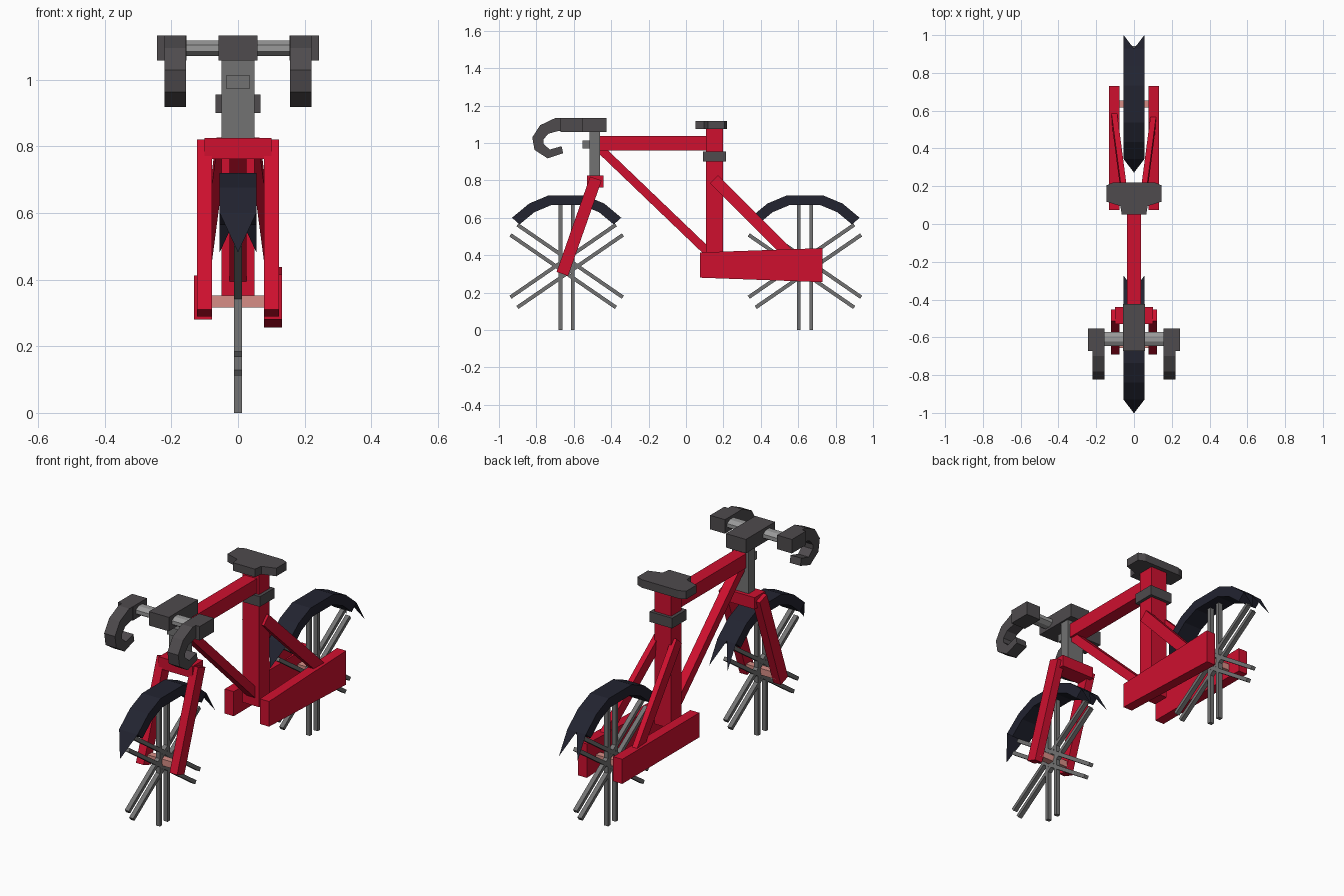
import bpy, bmesh, math
from mathutils import Vector, Matrix

if "Cube" in bpy.data.objects:
    bpy.data.objects.remove(bpy.data.objects["Cube"])


def material(name, rgb):
    m = bpy.data.materials.new(name)
    m.use_nodes = True
    m.diffuse_color = (*rgb, 1)
    m.node_tree.nodes["Principled BSDF"].inputs["Base Color"].default_value = (*rgb, 1)
    return m


RED = material("frame_red", (0.62, 0.005, 0.028))
DARK = material("dark_grey", (0.077, 0.07, 0.075))
GREY = material("steel_grey", (0.17, 0.17, 0.17))
LIGHT = material("light_grey", (0.32, 0.32, 0.32))
TYRE = material("tyre_navy", (0.016, 0.017, 0.03))
PINK = material("axle_pink", (0.68, 0.27, 0.24))


def finish(name, bm, mat):
    bmesh.ops.recalc_face_normals(bm, faces=bm.faces)
    me = bpy.data.meshes.new(name)
    bm.to_mesh(me)
    bm.free()
    me.materials.append(mat)
    ob = bpy.data.objects.new(name, me)
    bpy.context.collection.objects.link(ob)
    return ob


def box(name, mat, x0, x1, y0, y1, z0, z1):
    bm = bmesh.new()
    size = Matrix.Diagonal((x1 - x0, y1 - y0, z1 - z0, 1))
    mid = Matrix.Translation(((x0 + x1) / 2, (y0 + y1) / 2, (z0 + z1) / 2))
    bmesh.ops.create_cube(bm, size=1, matrix=mid @ size)
    return finish(name, bm, mat)


def extrude(name, mat, points, offset):
    """Closed outline pushed along an offset."""
    bm = bmesh.new()
    face = bm.faces.new([bm.verts.new(p) for p in points])
    new = bmesh.ops.extrude_face_region(bm, geom=[face])["geom"]
    verts = [v for v in new if isinstance(v, bmesh.types.BMVert)]
    bmesh.ops.translate(bm, verts=verts, vec=offset)
    return finish(name, bm, mat)


def beam(name, mat, p, q, width, depth):
    """Box bar from p to q, width along x."""
    p, q = Vector(p), Vector(q)
    z = (q - p).normalized()
    y = z.cross(Vector((1, 0, 0))).normalized()
    x = y.cross(z)
    rot = Matrix((x, y, z)).transposed().to_4x4()
    bm = bmesh.new()
    size = Matrix.Diagonal((width, depth, (q - p).length, 1))
    bmesh.ops.create_cube(bm, size=1, matrix=Matrix.Translation((p + q) / 2) @ rot @ size)
    return finish(name, bm, mat)


# Wheels: paired spokes, upper tyre arc with pointed flaps, axle
HUB_Z, HALF, OUTER, INNER = 0.342, 0.055, 0.39, 0.336


def tyre(name, cy):
    bm = bmesh.new()

    def at(x, r, deg):
        a = math.radians(deg)
        return bm.verts.new((x, cy + r * math.sin(a), HUB_Z + r * math.cos(a)))

    rings = []
    for deg in (-48.5, -31, -14.5, 14.5, 31, 48.5):
        rings.append([at(-HALF, OUTER, deg), at(HALF, OUTER, deg),
                      at(HALF, INNER, deg), at(-HALF, INNER, deg)])
    for a, b in zip(rings, rings[1:]):
        for i in range(4):
            j = (i + 1) % 4
            bm.faces.new((a[i], a[j], b[j], b[i]))
    bm.faces.new(rings[0])
    bm.faces.new(rings[-1])
    # front flap has one point, rear flap is a swallowtail
    first, last = rings[0], rings[-1]
    bm.faces.new((first[0], first[1], at(0, OUTER, -69)))
    notch = at(0, OUTER, 48.5)
    bm.faces.new((last[0], notch, at(-HALF, OUTER, 69)))
    bm.faces.new((notch, last[1], at(HALF, OUTER, 69)))
    finish(name, bm, TYRE)


for side, cy in (("front", -0.638), ("rear", 0.636)):
    tyre(side + "_tyre", cy)
    for n, deg in enumerate((0, 55.5, -55.5)):
        a = math.radians(deg)
        along = Vector((0, math.sin(a), math.cos(a))) * HUB_Z
        across = Vector((0, math.cos(a), -math.sin(a))) * 0.033
        for m, s in enumerate((-1, 1)):
            mid = Vector((0, cy, HUB_Z)) + across * s
            beam(f"{side}_spoke_{n}_{m}", GREY, mid - along, mid + along, 0.024, 0.02)
    box(side + "_axle", PINK, -0.1, 0.1, cy - 0.018, cy + 0.018, 0.317, 0.352)

# Fork and stem
for label, s in (("left", 1), ("right", -1)):
    beam(label + "_fork_leg", RED, (s * 0.1, -0.661, 0.3), (s * 0.1, -0.482, 0.81), 0.045, 0.065)
box("fork_crown", RED, -0.1, 0.1, -0.53, -0.44, 0.762, 0.825)
box("stem", GREY, -0.05, 0.05, -0.515, -0.46, 0.8, 1.07)
box("stem_bracket", GREY, -0.035, 0.035, -0.553, -0.51, 0.972, 1.014)

# Frame tubes
box("top_tube", RED, -0.036, 0.036, -0.463, 0.12, 0.96, 1.037)
box("seat_tube", RED, -0.05, 0.05, 0.108, 0.197, 0.35, 1.078)
beam("down_tube", RED, (0, -0.455, 0.965), (0, 0.14, 0.395), 0.05, 0.046)
box("right_chainstay", RED, -0.132, -0.078, 0.075, 0.73, 0.28, 0.412)
extrude("left_chainstay", RED,
        [(0.078, 0.075, 0.28), (0.078, 0.73, 0.256), (0.078, 0.73, 0.438), (0.078, 0.075, 0.415)],
        (0.054, 0, 0))
for label, s in (("left", 1), ("right", -1)):
    beam(label + "_seat_stay", RED, (s * 0.05, 0.15, 0.805), (s * 0.105, 0.57, 0.385), 0.03, 0.06)

# Seat and clamp
box("seat_clamp", DARK, -0.067, 0.067, 0.09, 0.213, 0.9, 0.955)
half = [(0.065, 0.05), (0.072, 0.095), (0.145, 0.118), (0.145, 0.205), (0.11, 0.22)]
outline = half + [(-x, y) for x, y in reversed(half)]
extrude("seat", DARK, [(x, y, 1.075) for x, y in outline], (0, 0, 0.043))

# Handlebar: centre block, octagonal bar, end blocks and curved drops
box("handlebar_block", DARK, -0.059, 0.059, -0.672, -0.424, 1.058, 1.133)
bm = bmesh.new()
bmesh.ops.create_cone(bm, segments=8, radius1=0.5, radius2=0.5, depth=0.34, cap_ends=True,
                      matrix=Matrix.Translation((0, -0.608, 1.095))
                      @ Matrix.Diagonal((1, 0.08, 0.051, 1))
                      @ Matrix.Rotation(math.pi / 2, 4, 'Y')
                      @ Matrix.Rotation(math.pi / 8, 4, 'Z'))
finish("handlebar_bar", bm, LIGHT)
drop = [(-0.56, 1.133), (-0.70, 1.133), (-0.78, 1.095), (-0.822, 1.03), (-0.81, 0.963),
        (-0.74, 0.918), (-0.657, 0.945), (-0.665, 0.983), (-0.728, 0.965), (-0.762, 0.995),
        (-0.762, 1.02), (-0.735, 1.05), (-0.68, 1.065), (-0.56, 1.065)]
for label, s in (("left", 1), ("right", -1)):
    x0, x1 = sorted((s * 0.155, s * 0.243))
    box(label + "_grip_block", DARK, x0, x1, -0.672, -0.552, 1.058, 1.133)
    extrude(label + "_drop", DARK, [(s * 0.156, y, z) for y, z in drop], (s * 0.064, 0, 0))
